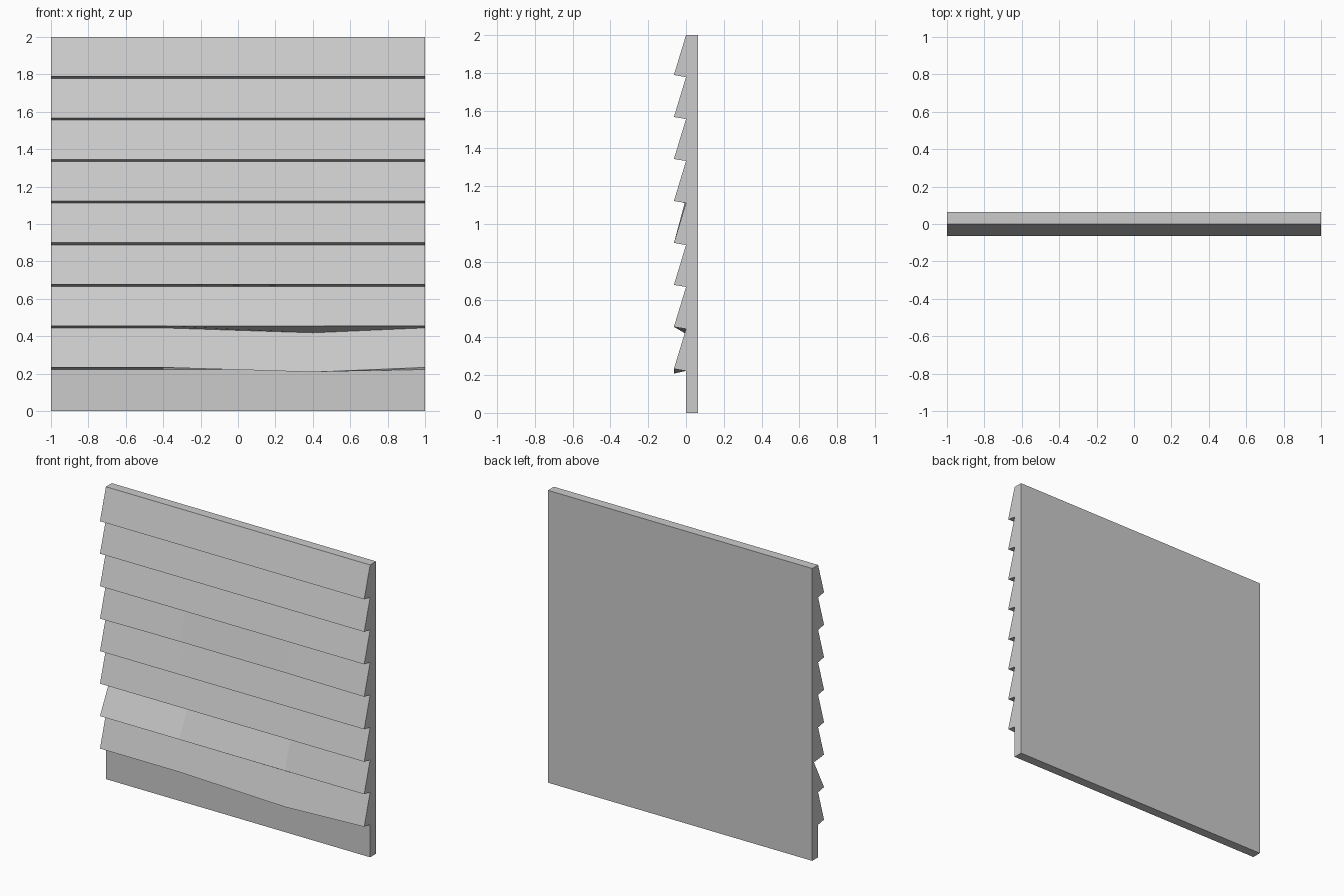
import bpy, bmesh

if "Cube" in bpy.data.objects:
    bpy.data.objects.remove(bpy.data.objects["Cube"])

BOARDS = 8
PITCH = 2.0 / 9
DEPTH = 0.064
COLUMNS = (-1.0, -0.4, 0.4, 1.0)

# Saw-tooth clapboard profile (y, z): a lip and a recess per board, then the back
profile = [(0.0, 2.0)]
for i in range(1, BOARDS + 1):
    z = 2.0 - PITCH * i
    profile += [(-DEPTH, z + 0.011), (0.0, z)]
profile += [(0.0, 0.0), (DEPTH, 0.0), (DEPTH, 2.0)]

# Worn spots: (column, profile index) -> (dy, dz); lip k is 2k-1, recess k is 2k
worn = {
    (2, 15): (0, -0.025),
    (2, 14): (0, -0.026),
    (0, 12): (0.045, 0), (1, 12): (0.04, 0),
    (1, 7): (0.008, 0), (2, 7): (0.008, 0),
    (2, 8): (-0.007, 0),
}

# Loft the profile along x
bm = bmesh.new()
rings = []
for c, x in enumerate(COLUMNS):
    ring = []
    for p, (y, z) in enumerate(profile):
        dy, dz = worn.get((c, p), (0, 0))
        ring.append(bm.verts.new((x, y + dy, z + dz)))
    rings.append(ring)
n = len(profile)
for a, b in zip(rings, rings[1:]):
    for i in range(n):
        j = (i + 1) % n
        bm.faces.new((a[i], a[j], b[j], b[i]))
# End caps
bm.faces.new(rings[0][::-1])
bm.faces.new(rings[-1])
bmesh.ops.recalc_face_normals(bm, faces=bm.faces)

mesh = bpy.data.meshes.new("clapboard_wall")
bm.to_mesh(mesh)
bm.free()
wall = bpy.data.objects.new("clapboard_wall", mesh)
bpy.context.collection.objects.link(wall)
